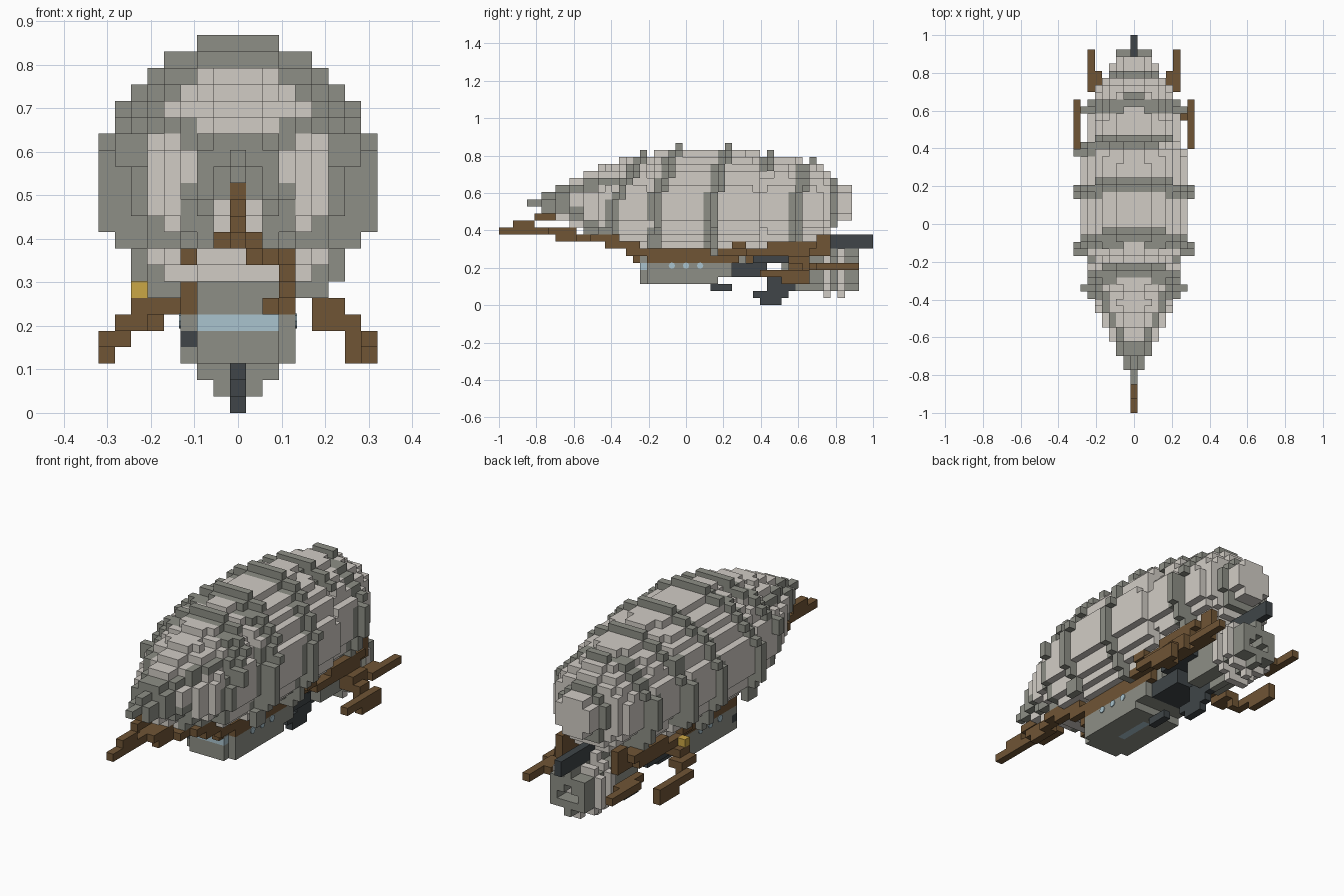
import bpy, bmesh, math
from mathutils import Matrix, Vector

if "Cube" in bpy.data.objects:
    bpy.data.objects.remove(bpy.data.objects["Cube"])

V = 2 / 53          # edge length of one block
MID = 13.8          # height of the balloon axis, in blocks


def material(name, colour):
    m = bpy.data.materials.new(name)
    m.use_nodes = True
    m.diffuse_color = (*colour, 1)
    bsdf = m.node_tree.nodes["Principled BSDF"]
    bsdf.inputs["Base Color"].default_value = (*colour, 1)
    bsdf.inputs["Roughness"].default_value = 0.9
    return m


canvas = material("pale canvas", (0.64, 0.605, 0.56))
grey = material("grey plating", (0.27, 0.275, 0.24))
wood = material("brown wood", (0.16, 0.09, 0.036))
dark = material("dark iron", (0.05, 0.06, 0.065))
glass = material("blue glass", (0.4, 0.55, 0.62))
amber = material("amber lamp", (0.6, 0.39, 0.06))

PARTS = {"balloon": canvas, "balloon_ribs": grey, "gondola": grey,
         "engine": grey, "engine_bands": canvas, "bowsprit": wood,
         "rails": wood, "wings": wood, "keel_fin": dark, "machinery": dark,
         "tail_boom": dark, "windows": glass, "lantern": amber}
cells = {}          # block position -> part name


def box(part, xs, ys, zs, mirror=False):
    for x in range(xs[0], xs[1] + 1):
        for y in range(ys[0], ys[1] + 1):
            for z in range(zs[0], zs[1] + 1):
                cells[x, y, z] = part
                if mirror:
                    cells[-x, y, z] = part


def disc(part, ys, radius, zc):
    for y in range(ys[0], ys[1] + 1):
        for x in range(-9, 10):
            for z in range(24):
                if math.hypot(x, z - zc) <= radius:
                    cells[x, y, z] = part


# Balloon: slightly puffed steps, each run is (first block, last block, radius)
runs = [(4, 5, 0), (6, 7, 1), (8, 9, 2), (10, 11, 3), (12, 13, 4), (14, 16, 5),
        (17, 21, 6), (22, 36, 7), (37, 42, 6), (43, 45, 5), (46, 46, 4),
        (47, 47, 3), (48, 49, 2)]
radius = {}
for a, b, r in runs:
    for y in range(a, b + 1):
        puff = math.sin(math.pi * (y - a + 0.5) / (b - a + 1))
        disc("balloon", (y, y), r + 0.25 + 0.3 * puff, MID + 0.1)
        radius[y] = r

# Nose cap, its diagonal ribs and the arch over the bowsprit
for (x, y, z) in list(cells):
    d = z - MID
    rib = d > 2 and abs(abs(x) - d) < 1.1
    brow = abs(x) <= 2 and 14 <= z <= 16
    arch = 2 <= abs(x) <= 3 and 10 <= z <= 13 or abs(x) == 1 and z == 13
    if y < 8 or (y < 17 and (rib or arch)) or (y < 14 and brow):
        cells[x, y, z] = "balloon_ribs"

# Bowed hoops: (block at the axis, shift at the crown, protrusion, lowest block)
for base, shift, rise, low in [(16, 3.6, 1, 10), (22, 3.2, 1, 10), (30, 2.2, 1, 5),
                               (36, 2.4, 1, 10), (42, 2, 1, 7), (47, 0, 0, 5)]:
    for x in range(-9, 10):
        for z in range(low, 24):
            d = z - MID
            sweep = min(max(d, 0) / (radius[base] + rise), 1)
            y = base + round(shift * sweep)
            if base == 36 and x > 3 and z < 19:     # this hoop stops high on the left
                continue
            if radius[y] - 1.2 < math.hypot(x, d) <= radius[y] + rise + 0.48:
                cells[x, y, z] = "balloon_ribs"
                if (x, y - 1, z) in cells:
                    cells[x, y - 1, z] = "balloon_ribs"
box("balloon_ribs", (6, 6), (21, 22), (8, 9), True)

# Gondola with a narrowed bow
box("gondola", (-2, 2), (20, 34), (4, 7))
box("gondola", (-3, 3), (21, 32), (4, 7))
box("gondola", (-2, 2), (20, 30), (3, 3))
box("gondola", (-3, 3), (21, 30), (3, 3))
box("windows", (-2, 2), (20, 20), (5, 5))
box("windows", (0, 0), (24, 28), (3, 3))

# Stern engine with pale bands and an open nozzle
disc("engine", (40, 48), 2.6, 4.5)
disc("engine_bands", (46, 46), 3.7, 4.5)
disc("engine_bands", (48, 48), 3.6, 4.5)
disc("engine", (49, 50), 2.6, 4.5)
for x, z in [(0, 4), (0, 5), (1, 4), (-1, 4)]:
    for y in (49, 50):
        cells.pop((x, y, z), None)

# Dark fittings
box("machinery", (0, 0), (30, 32), (2, 2))
box("machinery", (-2, 2), (33, 37), (4, 5))
box("machinery", (-3, -3), (21, 21), (4, 4))
box("machinery", (1, 3), (36, 41), (6, 6), True)
box("keel_fin", (0, 0), (37, 39), (0, 0))
box("keel_fin", (0, 0), (36, 40), (1, 1))
box("keel_fin", (0, 0), (38, 41), (2, 3))
box("tail_boom", (0, 0), (46, 52), (8, 9))

# Bowsprit
box("bowsprit", (0, 0), (0, 7), (10, 10))
box("bowsprit", (0, 0), (2, 4), (11, 11))
box("bowsprit", (0, 0), (5, 7), (12, 12))
box("bowsprit", (0, 0), (6, 7), (13, 13))
box("bowsprit", (-1, 1), (7, 10), (10, 10))

# Rails that spread from the bow and follow the gondola
box("rails", (1, 1), (8, 11), (9, 9))
box("rails", (2, 2), (11, 14), (9, 9))
box("rails", (3, 3), (13, 17), (9, 9), True)
box("rails", (3, 3), (15, 19), (8, 8))
box("rails", (3, 3), (18, 22), (7, 7))
box("rails", (2, 2), (19, 19), (6, 6))
box("rails", (3, 3), (21, 33), (6, 7), True)
box("rails", (4, 4), (31, 46), (7, 7), True)
box("rails", (4, 5), (33, 34), (8, 8), True)
box("rails", (4, 5), (38, 44), (8, 8), True)
box("rails", (4, 4), (45, 46), (7, 9), True)

# Left and right wings differ in where their arm starts
box("wings", (5, 5), (35, 43), (7, 7), True)
box("wings", (8, 8), (37, 43), (4, 4), True)
box("wings", (8, 8), (40, 43), (3, 3), True)
box("wings", (5, 6), (41, 43), (5, 6))
box("wings", (7, 7), (41, 42), (3, 5))
box("wings", (-6, -3), (35, 36), (6, 6))
box("wings", (-7, -6), (35, 37), (5, 5))
box("wings", (-7, -7), (37, 37), (4, 4))
box("lantern", (-6, -6), (35, 35), (7, 7))

# Rear outriggers
box("wings", (5, 5), (43, 47), (5, 5), True)
box("wings", (6, 6), (45, 50), (5, 5), True)

# Turn the blocks into one mesh per part, keeping only exposed faces
DIRS = [Vector(d) for d in ((1, 0, 0), (-1, 0, 0), (0, 1, 0),
                            (0, -1, 0), (0, 0, 1), (0, 0, -1))]
meshes = {name: bmesh.new() for name in PARTS}
for pos, name in cells.items():
    bm = meshes[name]
    centre = Vector((pos[0], pos[1] - 26, pos[2] + 0.5))
    for n in DIRS:
        if tuple(int(p + q) for p, q in zip(pos, n)) in cells:
            continue
        u = Vector((n.y, n.z, n.x))
        w = n.cross(u)
        face = bm.faces.new([bm.verts.new((centre + (n + u * a + w * b) / 2) * V)
                             for a, b in ((1, 1), (-1, 1), (-1, -1), (1, -1))])
        # The engine bands are plated on their forward faces
        if name == "engine_bands" and n.y < 0:
            face.material_index = 1


def finish(name, bm, *mats):
    mesh = bpy.data.meshes.new(name)
    bm.to_mesh(mesh)
    bm.free()
    for mat in mats:
        mesh.materials.append(mat)
    bpy.context.scene.collection.objects.link(bpy.data.objects.new(name, mesh))


for name, bm in meshes.items():
    bmesh.ops.remove_doubles(bm, verts=bm.verts, dist=V / 100)
    finish(name, bm, PARTS[name], grey)

# Round portholes along both sides of the gondola
bm = bmesh.new()
for side in (-1, 1):
    for y in (24, 26, 28):
        place = Matrix.Translation((side * 3.5 * V, (y - 26) * V, 5.6 * V))
        bmesh.ops.create_cone(bm, cap_ends=True, segments=8, radius1=0.017,
                              radius2=0.017, depth=0.008,
                              matrix=place @ Matrix.Rotation(math.pi / 2, 4, 'Y'))
finish("portholes", bm, glass)
